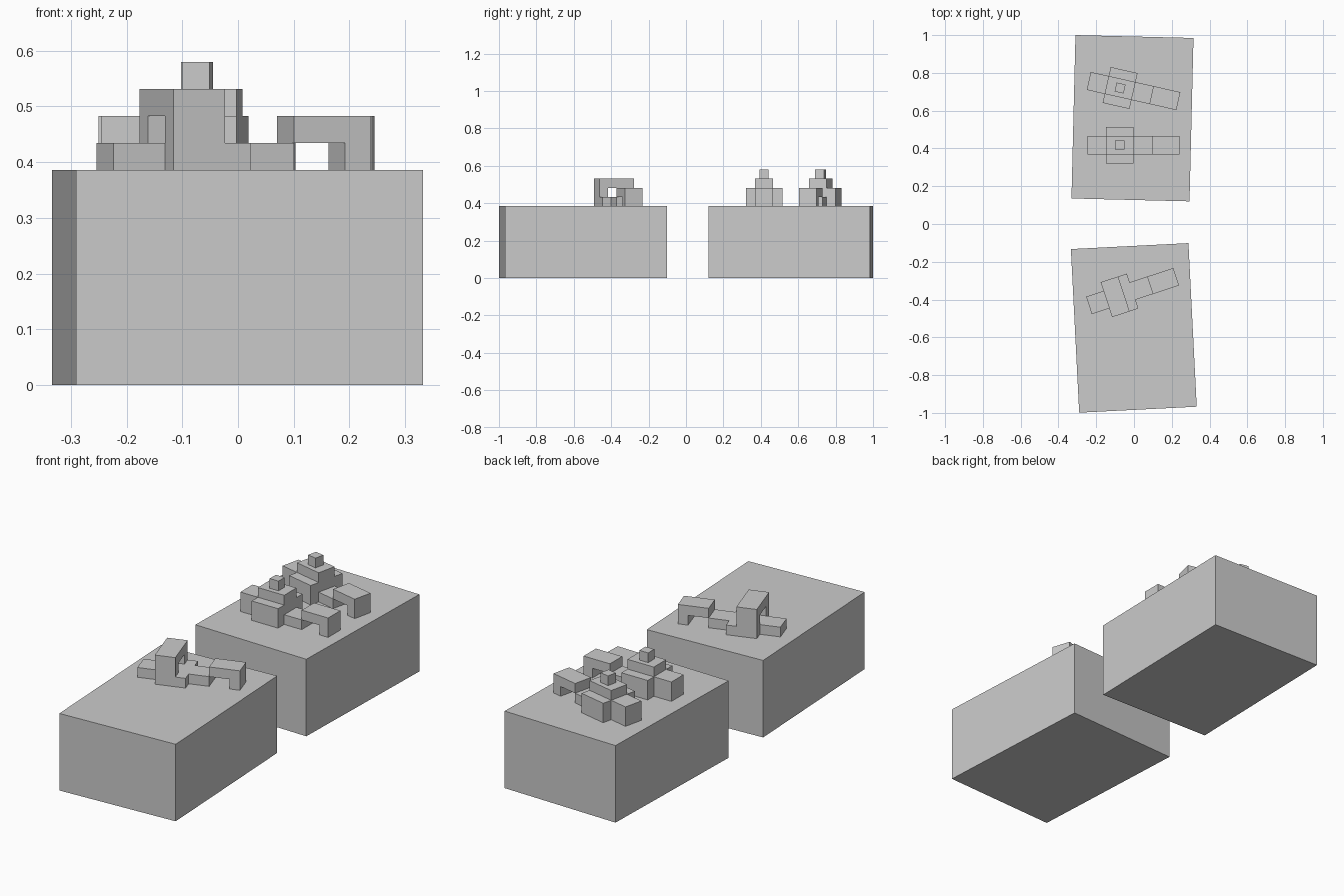
import bpy, bmesh
from math import radians
from mathutils import Matrix, Vector

if "Cube" in bpy.data.objects:
    bpy.data.objects.remove(bpy.data.objects["Cube"])

U = 0.0486      # size of one block unit
TOP = 0.3855    # plinth height


def finish(name, bm, x, y, z, deg):
    mesh = bpy.data.meshes.new(name)
    bm.to_mesh(mesh)
    bm.free()
    ob = bpy.data.objects.new(name, mesh)
    ob.location = (x, y, z)
    ob.rotation_euler.z = radians(deg)
    bpy.context.collection.objects.link(ob)


def plinth(name, x, y, deg, width, length):
    bm = bmesh.new()
    bmesh.ops.create_cube(bm, size=1, matrix=Matrix.Diagonal((width, length, TOP, 1)))
    finish(name, bm, x, y, TOP / 2, deg)


def block_figure(name, boxes, x, y, deg):
    """Fuse unit boxes (x0, x1, half y, z0, z1, y scale) into one outer skin."""
    # half units keep the single centred block on the grid
    cells = set()
    for x0, x1, y0, y1, z0, z1 in boxes:
        cells |= {(i, j, k) for i in range(x0, x1)
                  for j in range(round(y0 * 2), round(y1 * 2))
                  for k in range(z0, z1)}
    bm = bmesh.new()
    for c in cells:
        for axis in range(3):
            for s in (0, 1):
                n = list(c)
                n[axis] += 2 * s - 1
                if tuple(n) in cells:
                    continue
                a, b = (axis + 1) % 3, (axis + 2) % 3
                quad = []
                for da, db in ((0, 0), (1, 0), (1, 1), (0, 1)):
                    p = list(c)
                    p[axis] += s
                    p[a] += da
                    p[b] += db
                    quad.append(bm.verts.new(Vector(((p[0] - 5) * U, p[1] * U / 2, p[2] * U))))
                bm.faces.new(quad if s else quad[::-1])
    bmesh.ops.remove_doubles(bm, verts=bm.verts, dist=1e-5)
    bmesh.ops.dissolve_limit(bm, angle_limit=0.01, verts=bm.verts, edges=bm.edges)
    finish(name, bm, x, y, TOP, deg)


# Two large plinths
plinth("back_plinth", -0.008, 0.56, -1.4, 0.625, 0.865)
plinth("front_plinth", -0.001, -0.55, 2.9, 0.623, 0.867)

# Tail shared by all figures: low neck, raised bar, end leg
tail = [(5, 7, -1, 1, 0, 1), (7, 10, -1, 1, 1, 2), (9, 10, -1, 1, 0, 1)]

# Stepped figures: raised end, wide body, narrower tier, top cube
stepped = tail + [(0, 2, -1, 1, 0, 2), (2, 5, -2, 2, 0, 2),
                  (2, 5, -1, 1, 2, 3), (3, 4, -.5, .5, 3, 4)]
block_figure("stepped_figure_near", stepped, -0.0025, 0.4175, 0)
block_figure("stepped_figure_far", stepped, -0.0025, 0.704, -12.7)

# Arched figure: low end, wide base, two pillars, lintel
arched = tail + [(0, 2, -1, 1, 0, 1), (2, 5, -2, 2, 0, 1),
                 (2, 4, -2, -1, 1, 2), (2, 4, 1, 2, 1, 2), (2, 4, -2, 2, 2, 3)]
block_figure("arched_figure", arched, -0.0075, -0.355, 18.2)
